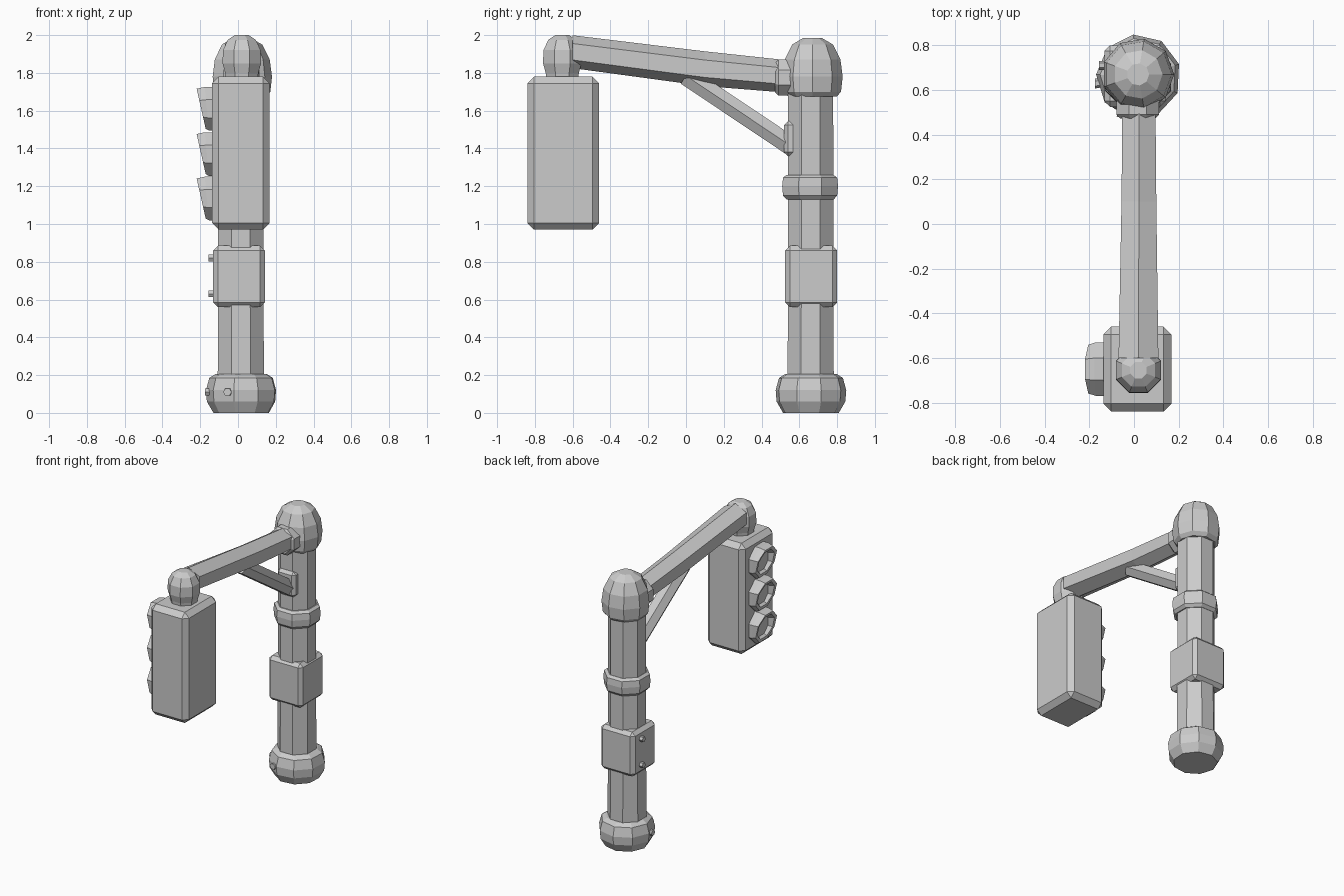
import bpy, bmesh, math
from mathutils import Vector

if "Cube" in bpy.data.objects:
    bpy.data.objects.remove(bpy.data.objects["Cube"])

grey = bpy.data.materials.new("light_grey")
grey.diffuse_color = (0.6, 0.6, 0.6, 1)
grey.use_nodes = True
grey.node_tree.nodes["Principled BSDF"].inputs["Base Color"].default_value = grey.diffuse_color
PX, PY = 0.015, 0.66          # pole axis


def finish(name, bm):
    bmesh.ops.recalc_face_normals(bm, faces=bm.faces[:])
    me = bpy.data.meshes.new(name)
    bm.to_mesh(me)
    bm.free()
    me.materials.append(grey)
    ob = bpy.data.objects.new(name, me)
    bpy.context.collection.objects.link(ob)
    return ob


def ring(c, d, ru, rv, n=8, turn=0.0, lean=0.0):
    """Polygon around c, facing d; lean pushes the upper points along d."""
    d = Vector(d).normalized()
    u = Vector((0, 1, 0)) if abs(d.x) > 0.9 else Vector((1, 0, 0))
    v = d.cross(u).normalized()
    if v.z < 0:
        v = -v
    pts = []
    for i in range(n):
        a = math.tau * i / n + turn
        pts.append(Vector(c) + u * ru * math.cos(a) + v * rv * math.sin(a)
                   + d * lean * math.sin(a))
    return pts


def loft(name, rings):
    bm = bmesh.new()
    vs = [[bm.verts.new(p) for p in r] for r in rings]
    n = len(vs[0])
    for a, b in zip(vs, vs[1:]):
        for i in range(n):
            j = (i + 1) % n
            bm.faces.new((a[i], a[j], b[j], b[i]))
    bm.faces.new(vs[0])
    bm.faces.new(vs[-1])
    return finish(name, bm)


def lathe(name, x, y, profile, n=8, turn=0.0):
    return loft(name, [ring((x, y, z), (0, 0, 1), r, r, n, turn) for r, z in profile])


def box(name, lo, hi, bevel):
    bm = bmesh.new()
    bmesh.ops.create_cube(bm, size=1)
    for v in bm.verts:
        v.co = [(l + h) / 2 + c * (h - l) for l, h, c in zip(lo, hi, v.co)]
    bmesh.ops.bevel(bm, geom=bm.edges[:], offset=bevel, segments=1, affect='EDGES')
    return finish(name, bm)


T = math.pi / 8

# pole and its fittings
lathe("pole", PX, PY, [(0.133, 0.1), (0.13, 0.6), (0.13, 1.2), (0.129, 1.75)], 8, T)
lathe("pole_base", 0.02, PY, [(0.15, 0.0), (0.185, 0.06), (0.19, 0.12),
                              (0.172, 0.185), (0.14, 0.205)], 9, 0.3)
lathe("collar", 0.018, 0.657, [(0.135, 1.13), (0.155, 1.15), (0.16, 1.2),
                               (0.155, 1.245), (0.135, 1.26)], 8, T)
lathe("pole_cap", 0.018, 0.67, [(0.13, 1.675), (0.153, 1.70), (0.162, 1.78), (0.15, 1.87),
                                (0.11, 1.95), (0.05, 1.985)], 9)
box("control_box", (-0.132, 0.525, 0.56), (0.142, 0.80, 0.885), 0.025)

# bolts
for z in (0.63, 0.82):
    loft("box_bolt", [ring((x, 0.71, z), (-1, 0, 0), 0.02, 0.02, 6) for x in (-0.12, -0.157)])
for i, a in enumerate((-1.97, 3.3)):
    d = Vector((math.cos(a), math.sin(a), 0))
    c = Vector((0.02, PY, 0.11))
    loft("base_bolt", [ring(c + d * r, d, 0.022, 0.022, 6) for r in (0.16, 0.197)])

# arm, flange and elbow
loft("arm", [ring((0.022, 0.6, 1.775), (0, 1, 0), 0.085, 0.085, 6, math.pi / 6),
             ring((0.022, 0.1, 1.822), (0, 1, 0), 0.09, 0.092, 6, math.pi / 6),
             ring((0.02, -0.6, 1.912), (0, 1, 0), 0.103, 0.087, 6, math.pi / 6)])
loft("arm_flange", [ring((0.017, y, 1.775), (0, 1, 0), r, r, 8, T)
                    for y, r in ((0.60, 0.105), (0.49, 0.103), (0.472, 0.085))])
lathe("elbow", 0.02, -0.655, [(0.09, 1.76), (0.095, 1.80), (0.11, 1.85), (0.108, 1.92),
                              (0.08, 1.975), (0.04, 2.0)], 8, T)

# diagonal brace with its pad on the pole
p, q = Vector((0.018, 0.0, 1.785)), Vector((0.018, 0.56, 1.41))
loft("brace", [ring(c, q - p, 0.06, 0.058, 6) for c in (p, q)])
box("brace_pad", (-0.055, 0.52, 1.36), (0.09, 0.6, 1.545), 0.02)

# signal housing
box("signal_housing", (-0.137, -0.84, 0.97), (0.168, -0.46, 1.78), 0.035)

# three hooded lamps on the left side
for name, z in (("upper_lamp", 1.61), ("middle_lamp", 1.37), ("lower_lamp", 1.135)):
    D, y = (-1, 0, 0), -0.65
    loft(name, [ring((-0.12, y, z), D, 0.13, 0.125, 8, T),
                ring((-0.165, y, z), D, 0.13, 0.125, 8, T, 0.012),
                ring((-0.195, y, z), D, 0.118, 0.115, 8, T, 0.026),
                ring((-0.192, y, z), D, 0.095, 0.092, 8, T, 0.02),
                ring((-0.155, y, z), D, 0.08, 0.078, 8, T)])
